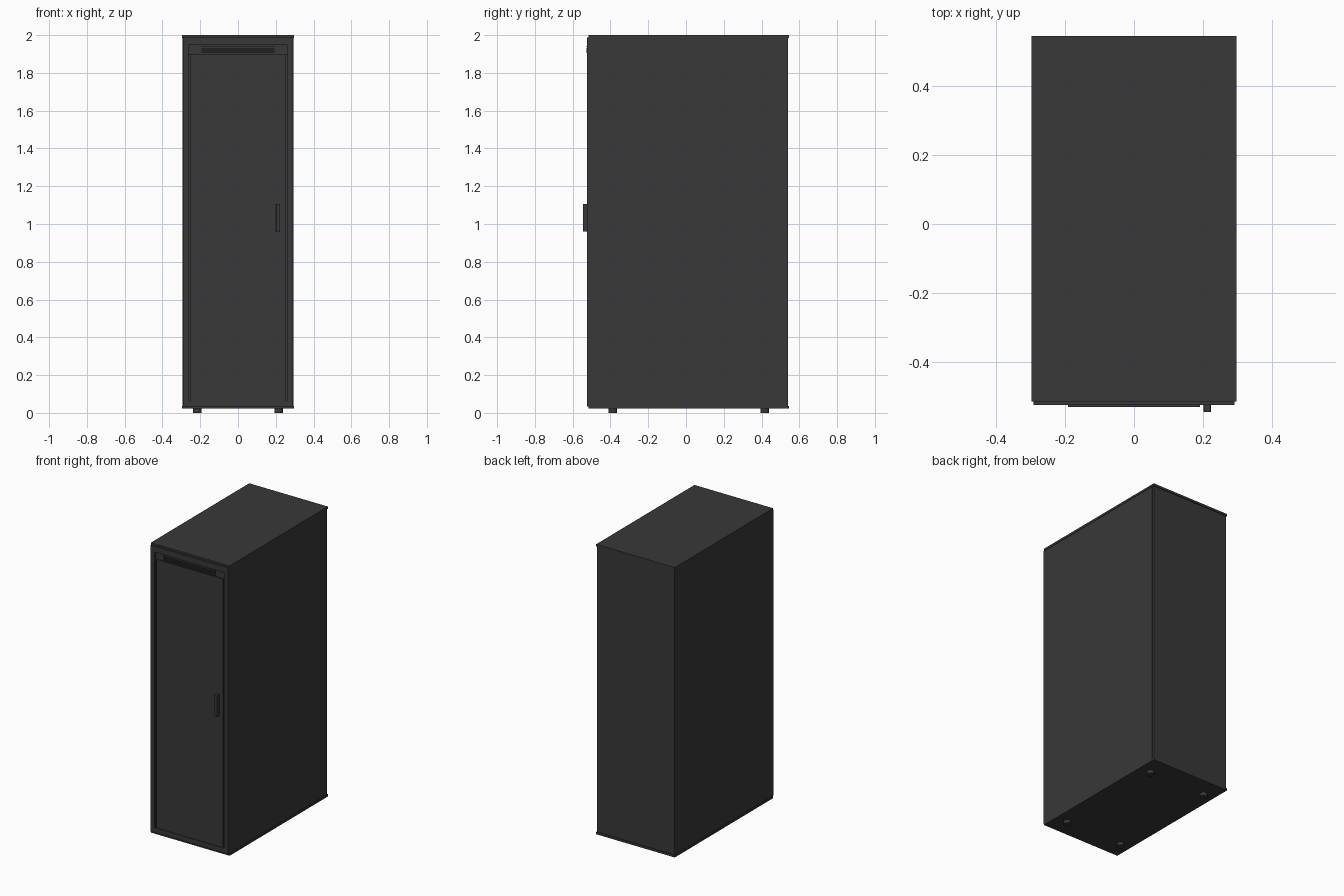
import bpy

if "Cube" in bpy.data.objects:
    bpy.data.objects.remove(bpy.data.objects["Cube"])

metal = bpy.data.materials.new("dark_metal")
metal.diffuse_color = (0.04, 0.04, 0.04, 1)
metal.use_nodes = True
metal.node_tree.nodes["Principled BSDF"].inputs["Base Color"].default_value = metal.diffuse_color


def box(name, x0, x1, y0, y1, z0, z1, bevel=0.0):
    bpy.ops.mesh.primitive_cube_add(size=1, location=((x0 + x1) / 2, (y0 + y1) / 2, (z0 + z1) / 2))
    ob = bpy.context.object
    ob.name = name
    ob.scale = (x1 - x0, y1 - y0, z1 - z0)
    bpy.ops.object.transform_apply(location=False, rotation=False, scale=True)
    ob.data.materials.append(metal)
    if bevel:
        mod = ob.modifiers.new("bevel", 'BEVEL')
        mod.width = bevel
        mod.segments = 2
    return ob


# Top and bottom plates
box("top_plate", -0.297, 0.297, -0.515, 0.545, 1.985, 2.0)
box("bottom_plate", -0.297, 0.297, -0.515, 0.545, 0.022, 0.037)

# Back panel
box("back_panel", -0.292, 0.292, 0.525, 0.54, 0.037, 1.985)

for s, side in ((-1, "left"), (1, "right")):
    # Side panels
    xs = sorted((s * 0.279, s * 0.294))
    box(side + "_panel", *xs, -0.51, 0.525, 0.037, 1.985)
    # Inner corner posts
    xs = sorted((s * 0.239, s * 0.279))
    box(side + "_front_post", *xs, -0.498, -0.458, 0.037, 1.985)
    box(side + "_back_post", *xs, 0.485, 0.525, 0.037, 1.985)
    # Door frame stiles
    xs = sorted((s * 0.262, s * 0.292))
    box(side + "_door_stile", *xs, -0.524, -0.51, 0.035, 1.988)
    # Levelling feet
    for y, end in ((-0.387, "front"), (0.417, "back")):
        bpy.ops.mesh.primitive_cylinder_add(vertices=24, radius=0.023, depth=0.024,
                                            location=(s * 0.215, y, 0.012))
        foot = bpy.context.object
        foot.name = f"{end}_{side}_foot"
        foot.data.materials.append(metal)
        bpy.ops.object.shade_smooth_by_angle()

# Door frame rails
box("door_top_rail", -0.262, 0.262, -0.524, -0.51, 1.948, 1.988)
box("door_bottom_rail", -0.262, 0.262, -0.524, -0.51, 0.035, 0.068)

# Recessed door panel and the backing behind the vent
box("door_panel", -0.252, 0.252, -0.52, -0.508, 0.068, 1.9)
box("vent_backing", -0.262, 0.262, -0.512, -0.5, 1.895, 1.95)

# Vent slats
for i in range(4):
    z = 1.909 + i * 0.01
    box(f"vent_slat_{i + 1}", -0.192, 0.192, -0.53, -0.51, z, z + 0.004)

# Door handle
box("door_handle", 0.202, 0.223, -0.545, -0.518, 0.96, 1.107, bevel=0.002)
